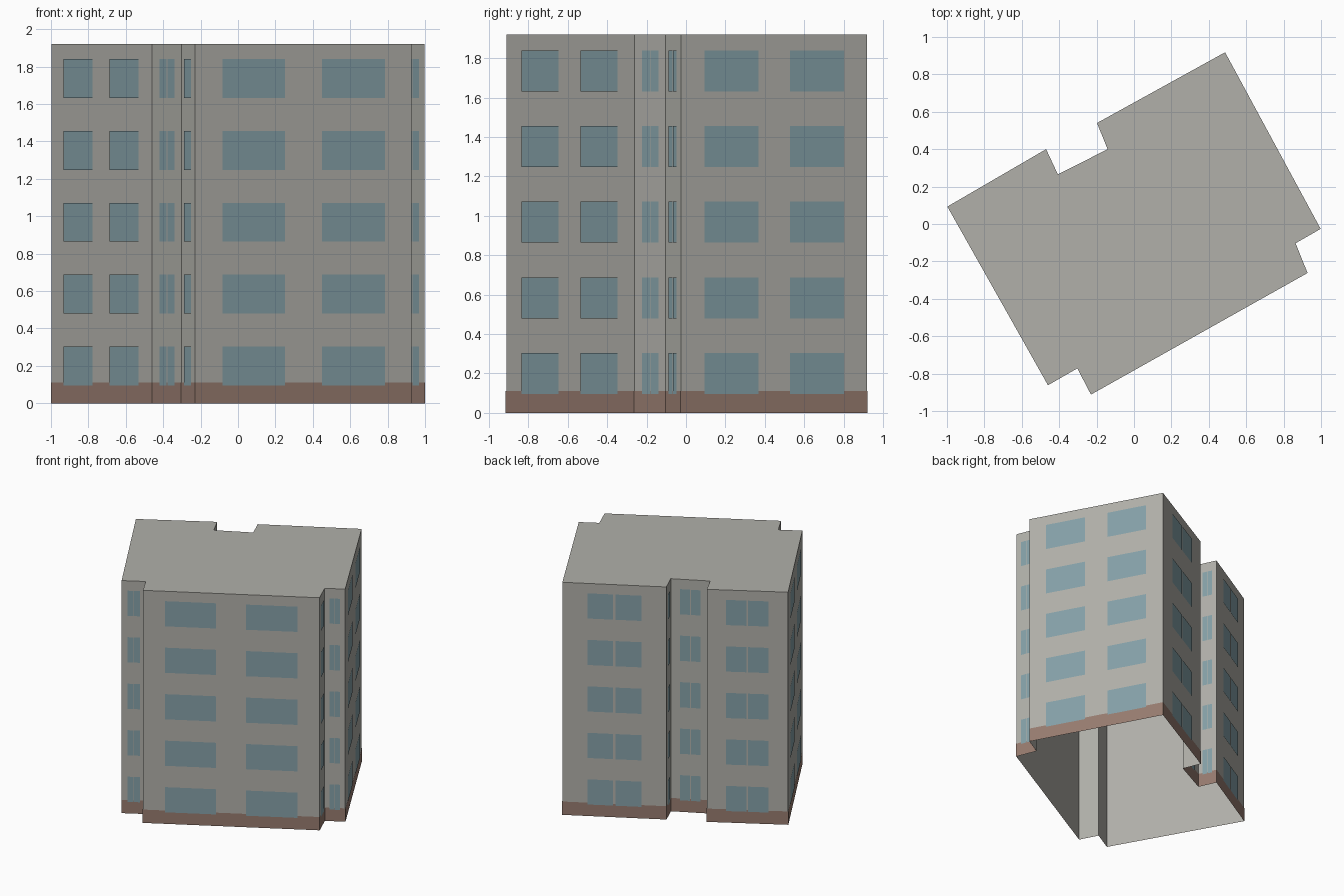
import bpy, bmesh
from mathutils import Vector

if "Cube" in bpy.data.objects:
    bpy.data.objects.remove(bpy.data.objects["Cube"], do_unlink=True)

HEIGHT, FLOORS, BASE_TOP = 1.92, 5, 0.11
STOREY = HEIGHT / FLOORS
SILL, LINTEL = 0.096, 0.304

# Footprint corners, counterclockwise, each with the window layout of the wall that follows
PAIR = ((0.24, 0.49), (0.51, 0.76))       # two panes close together
WIDE = ((0.125, 0.415), (0.585, 0.875))   # two separate windows
PLAN = [
    (-0.998, 0.093, WIDE), (-0.46, -0.862, PAIR), (-0.303, -0.772, PAIR),
    (-0.23, -0.912, WIDE), (0.928, -0.262, PAIR), (0.864, -0.103, PAIR),
    (0.998, -0.026, WIDE), (0.487, 0.918, PAIR), (-0.198, 0.54, PAIR),
    (-0.141, 0.40, PAIR), (-0.407, 0.265, PAIR), (-0.47, 0.40, PAIR),
]
corners = [Vector((x, y, 0)) for x, y, _ in PLAN]
count = len(corners)
normals = []
for i, p in enumerate(corners):
    along = (corners[(i + 1) % count] - p).normalized()
    normals.append(Vector((along.y, -along.x, 0)))


def material(name, color):
    m = bpy.data.materials.new(name)
    m.use_nodes = True
    m.diffuse_color = (*color, 1)
    m.node_tree.nodes["Principled BSDF"].inputs["Base Color"].default_value = (*color, 1)
    return m


def make_object(name, bm, mat):
    mesh = bpy.data.meshes.new(name)
    bm.to_mesh(mesh)
    bm.free()
    mesh.materials.append(mat)
    obj = bpy.data.objects.new(name, mesh)
    bpy.context.collection.objects.link(obj)
    return obj


def upright_quad(bm, a, b, z0, z1):
    points = ((a, z0), (b, z0), (b, z1), (a, z1))
    bm.faces.new([bm.verts.new((p.x, p.y, z)) for p, z in points])


def outset(d):
    """Footprint pushed outward by d with mitred corners."""
    return [p + (normals[i - 1] + normals[i]) * d / (1 + normals[i - 1].dot(normals[i]))
            for i, p in enumerate(corners)]


concrete = material("warm grey concrete", (0.44, 0.435, 0.40))
brick = material("brown plinth", (0.31, 0.20, 0.16))
glass = material("blue grey glass", (0.235, 0.355, 0.39))

# Walls and flat roof, open underneath
bm = bmesh.new()
for i in range(count):
    upright_quad(bm, corners[i], corners[(i + 1) % count], 0, HEIGHT)
bm.faces.new([bm.verts.new((p.x, p.y, HEIGHT)) for p in corners])
bmesh.ops.remove_doubles(bm, verts=bm.verts, dist=0.0001)
make_object("walls_and_roof", bm, concrete)

# Plinth band around the foot of the walls
bm = bmesh.new()
ring = outset(0.002)
for i in range(count):
    upright_quad(bm, ring[i], ring[(i + 1) % count], 0, BASE_TOP)
bmesh.ops.remove_doubles(bm, verts=bm.verts, dist=0.0001)
make_object("plinth_band", bm, brick)

# Window panes on every wall and storey
bm = bmesh.new()
for i, (_, _, layout) in enumerate(PLAN):
    start, end = corners[i], corners[(i + 1) % count]
    push = normals[i] * 0.004
    for t0, t1 in layout:
        for floor in range(FLOORS):
            z = floor * STOREY
            upright_quad(bm, start.lerp(end, t0) + push, start.lerp(end, t1) + push,
                         z + SILL, z + LINTEL)
make_object("windows", bm, glass)
